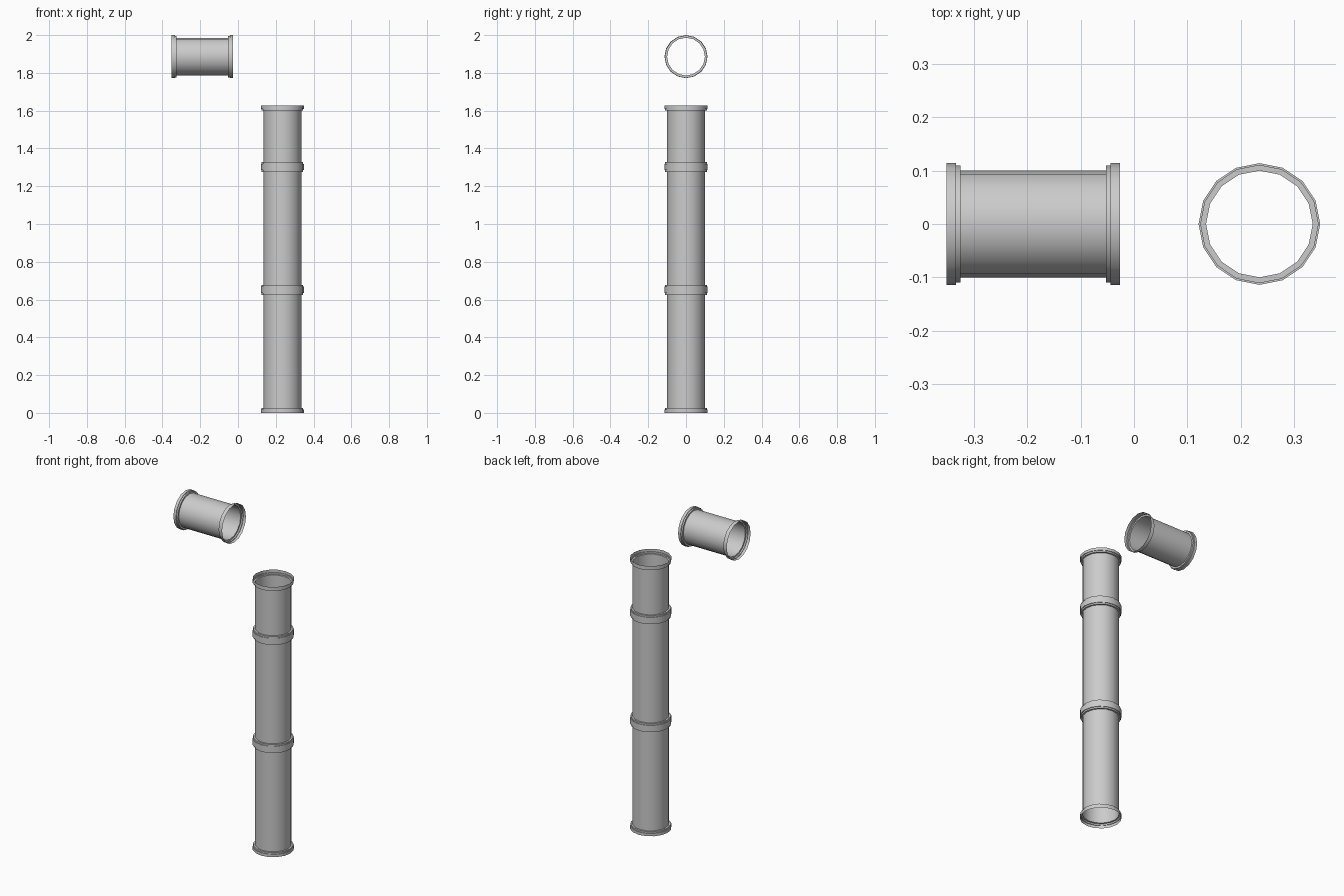
import bpy, bmesh, math
from mathutils import Matrix

cube = bpy.data.objects.get("Cube")
if cube:
    bpy.data.objects.remove(cube, do_unlink=True)

SIDES = 16
TUBE_R, STEP_R, RIM_R = 0.10, 0.11, 0.114
RIM_W, COLLAR_W = 0.017, 0.026
UNIT = 0.3254          # length of the short pipe
STACK_X = 0.235

grey = bpy.data.materials.new("pipe_grey")
grey.use_nodes = True
colour = (0.6, 0.6, 0.6, 1)
grey.diffuse_color = colour
grey.node_tree.nodes["Principled BSDF"].inputs["Base Color"].default_value = colour


def pipe(name, length, matrix):
    """Open thin-walled pipe along z with a stepped collar at each end."""
    end = [(RIM_R, 0), (RIM_R, RIM_W), (STEP_R, RIM_W),
           (STEP_R, COLLAR_W), (TUBE_R, COLLAR_W)]
    profile = end + [(r, length - z) for r, z in reversed(end)]
    bm = bmesh.new()
    rings = []
    for r, z in profile:
        angles = [math.tau * i / SIDES for i in range(SIDES)]
        rings.append([bm.verts.new((r * math.cos(a), r * math.sin(a), z)) for a in angles])
    for low, high in zip(rings, rings[1:]):
        for i in range(SIDES):
            j = (i + 1) % SIDES
            bm.faces.new((low[i], low[j], high[j], high[i]))
    mesh = bpy.data.meshes.new(name)
    bm.to_mesh(mesh)
    bm.free()
    mesh.materials.append(grey)
    obj = bpy.data.objects.new(name, mesh)
    obj.matrix_world = matrix
    bpy.context.collection.objects.link(obj)
    bpy.ops.object.select_all(action='DESELECT')
    obj.select_set(True)
    bpy.context.view_layer.objects.active = obj
    bpy.ops.object.shade_smooth_by_angle(angle=math.radians(30))


# Upright stack: two long pipes with a short one on top
z = 0
for name, units in (("lower_pipe", 2), ("middle_pipe", 2), ("upper_pipe", 1)):
    pipe(name, units * UNIT, Matrix.Translation((STACK_X, 0, z)))
    z += units * UNIT

# Separate short pipe lying along x
pipe("horizontal_pipe", UNIT - 0.001,
     Matrix.Translation((-0.351, 0, 2 - RIM_R)) @ Matrix.Rotation(math.pi / 2, 4, 'Y'))
